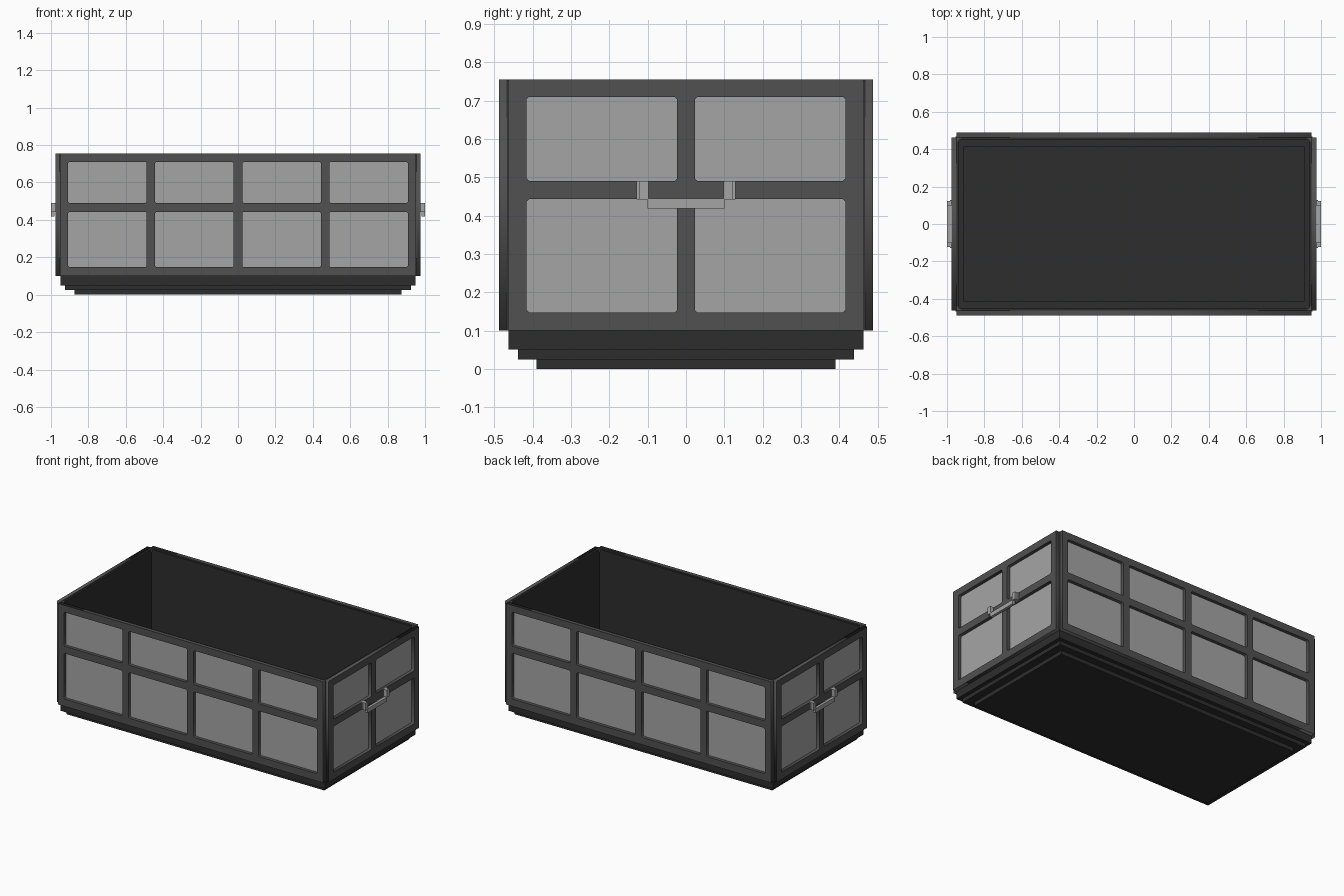
import bpy, bmesh
from math import pi
from mathutils import Matrix

cube = bpy.data.objects.get("Cube")
if cube:
    bpy.data.objects.remove(cube, do_unlink=True)


def material(name, grey):
    m = bpy.data.materials.new(name)
    m.use_nodes = True
    colour = (grey, grey, grey, 1)
    m.diffuse_color = colour
    m.node_tree.nodes["Principled BSDF"].inputs["Base Color"].default_value = colour
    return m


FRAME = material("dark grey frame", 0.082)
PANEL = material("light grey panel", 0.375)
LINER = material("charcoal liner", 0.027)


def add_object(name, mesh, mat, matrix=Matrix()):
    mesh.materials.clear()
    mesh.materials.append(mat)
    obj = bpy.data.objects.new(name, mesh)
    bpy.context.collection.objects.link(obj)
    obj.matrix_world = matrix
    return obj


def from_bmesh(name, bm, mat, matrix=Matrix()):
    bmesh.ops.recalc_face_normals(bm, faces=bm.faces)
    mesh = bpy.data.meshes.new(name)
    bm.to_mesh(mesh)
    bm.free()
    return add_object(name, mesh, mat, matrix)


def box(name, lo, hi, mat, matrix=Matrix()):
    bm = bmesh.new()
    bmesh.ops.create_cube(bm, size=1)
    for v in bm.verts:
        v.co = [a + (b - a) * (c + 0.5) for a, b, c in zip(lo, hi, v.co)]
    return from_bmesh(name, bm, mat, matrix)


def prism(name, outline, z0, z1, mat):
    bm = bmesh.new()
    face = bm.faces.new([bm.verts.new((x, y, z0)) for x, y in outline])
    top = bmesh.ops.extrude_face_region(bm, geom=[face])["geom"]
    for v in top:
        if isinstance(v, bmesh.types.BMVert):
            v.co.z = z1
    return from_bmesh(name, bm, mat)


def cut_rect(x0, x1, y0, y1, c):
    # rectangle with small cut corners
    return [(x0 + c, y0), (x1 - c, y0), (x1, y0 + c), (x1, y1 - c),
            (x1 - c, y1), (x0 + c, y1), (x0, y1 - c), (x0, y0 + c)]


def pierced_plate(name, outer, holes, thickness, mat, matrix):
    curve = bpy.data.curves.new(name, 'CURVE')
    curve.dimensions = '2D'
    curve.fill_mode = 'BOTH'
    curve.extrude = thickness / 2
    for loop in [outer] + holes:
        spline = curve.splines.new('POLY')
        spline.points.add(len(loop) - 1)
        for p, (x, y) in zip(spline.points, loop):
            p.co = (x, y, 0, 1)
        spline.use_cyclic_u = True
    helper = bpy.data.objects.new(name + "_helper", curve)
    bpy.context.collection.objects.link(helper)
    deps = bpy.context.evaluated_depsgraph_get()
    mesh = bpy.data.meshes.new_from_object(helper.evaluated_get(deps))
    bpy.data.objects.remove(helper, do_unlink=True)
    add_object(name, mesh, mat, matrix)


# stepped base, thin wall and hollow interior as one stack of rectangles
rings = [(.875, .39, 0), (.875, .39, .025), (.925, .438, .025), (.925, .438, .05),
         (.95, .463, .05), (.95, .463, .75), (.938, .451, .75), (.938, .451, .1),
         (.91, .415, .1), (.91, .415, .08)]
bm = bmesh.new()
loops = [[bm.verts.new((sx * x, sy * y, z)) for sx, sy in ((-1, -1), (1, -1), (1, 1), (-1, 1))]
         for x, y, z in rings]
for a, b in zip(loops, loops[1:]):
    for i in range(4):
        j = (i + 1) % 4
        bm.faces.new((a[i], a[j], b[j], b[i]))
bm.faces.new(loops[0])
bm.faces.new(loops[-1])
from_bmesh("liner_and_stepped_base", bm, LINER)

# four window-like sides: name, turn, half width, distance out, openings
LONG = [(-.908, -.488), (-.444, -.023), (.023, .444), (.488, .908)]
SHORT = [(-.416, -.023), (.023, .416)]
ROWS = [(.147, .443), (.49, .71)]
SIDES = [("front", 0, .95, .463, LONG), ("left", 1, .463, .95, SHORT),
         ("back", 2, .95, .463, LONG), ("right", 3, .463, .95, SHORT)]
T = .025
for name, turn, half, out, columns in SIDES:
    spin = Matrix.Rotation(turn * pi / 2, 4, 'Z')
    stand = spin @ Matrix.Translation((0, -out - T / 2, 0)) @ Matrix.Rotation(pi / 2, 4, 'X')
    openings = [(x0, x1, z0, z1) for x0, x1 in columns for z0, z1 in ROWS]
    outer = [(-half, .1), (half, .1), (half, .755), (-half, .755)]
    pierced_plate(name + "_frame", outer, [cut_rect(*o, .007) for o in openings], T, FRAME, stand)
    for i, (x0, x1, z0, z1) in enumerate(openings):
        box(f"{name}_panel_{i + 1}", (x0 - .005, -out - .004, z0 - .005),
            (x1 + .005, -out + .004, z1 + .005), PANEL, spin)

    # pull handle on the short sides
    if columns is SHORT:
        face = -out - T
        for s, label in ((-1, "a"), (1, "b")):
            ys = sorted((s * .098, s * .122))
            box(f"{name}_handle_bracket_{label}", (ys[0], -1, .442), (ys[1], face + .005, .49), PANEL, spin)
            ys = sorted((s * .122, s * .129))
            box(f"{name}_handle_flange_{label}", (ys[0], face - .008, .442),
                (ys[1], face + .005, .49), PANEL, spin)
        box(name + "_handle_bar", (-.1, -1, .418), (.1, face - .007, .445), PANEL, spin)

# corner posts and the small gussets at the top corners
for sx in (-1, 1):
    for sy in (-1, 1):
        corner = f"{'left' if sx > 0 else 'right'}_{'back' if sy > 0 else 'front'}"
        post = [(.94, .453), (.954, .453), (.954, .467), (.94, .467)]
        prism(corner + "_post", [(sx * x, sy * y) for x, y in post], .1, .754, FRAME)
        gusset = [(.952, .465), (.918, .465), (.952, .431)]
        prism(corner + "_gusset", [(sx * x, sy * y) for x, y in gusset], .735, .753, FRAME)
